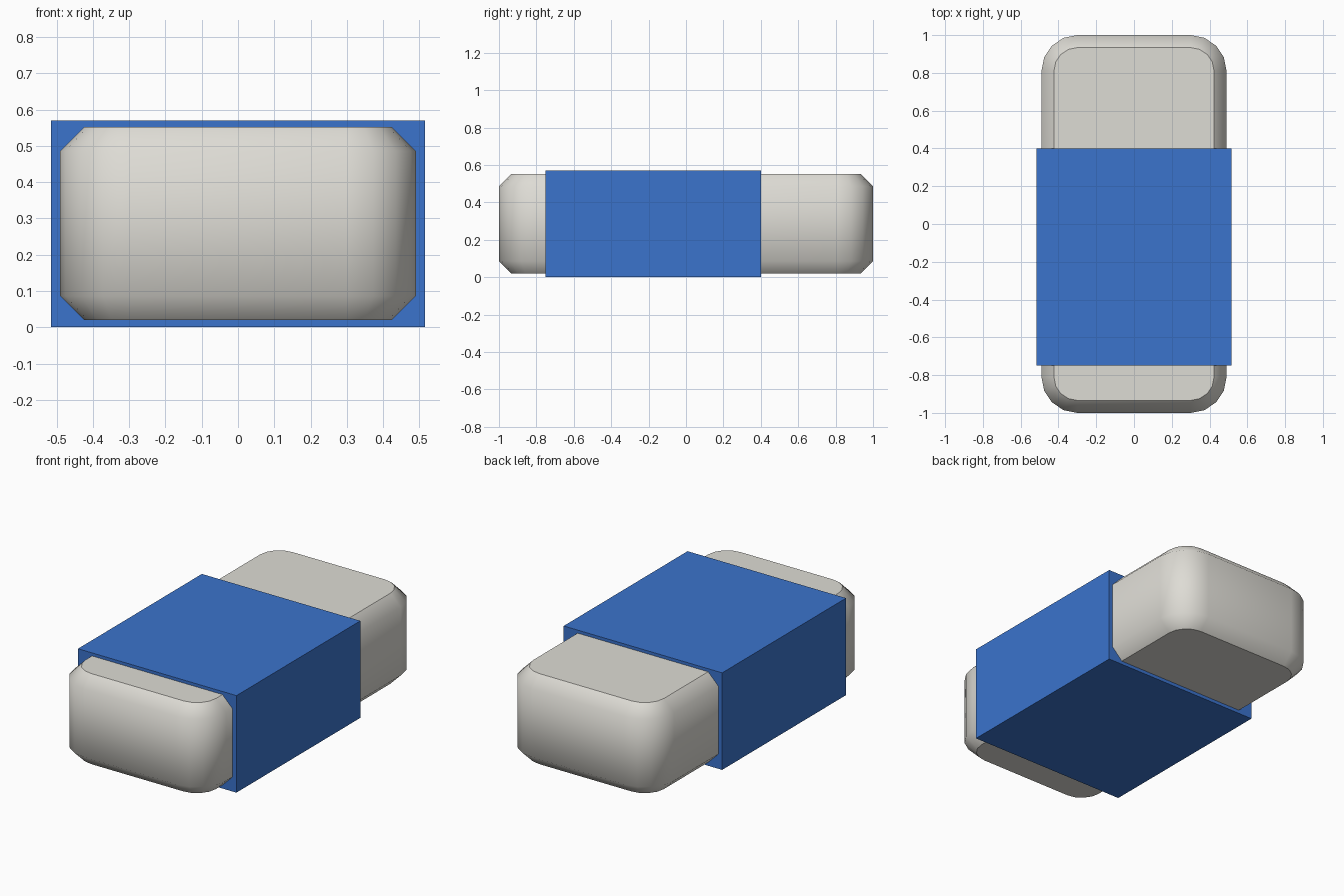
import bpy
import bmesh
import math

cube = bpy.data.objects.get("Cube")
if cube:
    bpy.data.objects.remove(cube, do_unlink=True)


def material(name, rgb):
    mat = bpy.data.materials.new(name)
    mat.use_nodes = True
    color = (*rgb, 1)
    mat.diffuse_color = color
    mat.node_tree.nodes["Principled BSDF"].inputs["Base Color"].default_value = color
    return mat


def add_object(name, bm, mat):
    bmesh.ops.recalc_face_normals(bm, faces=bm.faces)
    mesh = bpy.data.meshes.new(name)
    bm.to_mesh(mesh)
    bm.free()
    mesh.materials.append(mat)
    obj = bpy.data.objects.new(name, mesh)
    bpy.context.collection.objects.link(obj)
    return obj


def rounded_ring(bm, half_x, half_y, radius, z, segments=4):
    """Vertex loop of a rounded rectangle."""
    ring = []
    for quarter, (sx, sy) in enumerate([(1, 1), (-1, 1), (-1, -1), (1, -1)]):
        for i in range(segments + 1):
            a = math.pi / 2 * (quarter + i / segments)
            ring.append(bm.verts.new((sx * (half_x - radius) + radius * math.cos(a),
                                      sy * (half_y - radius) + radius * math.sin(a), z)))
    return ring


rubber = material("off white rubber", (0.73, 0.715, 0.665))
card = material("blue card", (0.043, 0.172, 0.605))

# Rubber block: rounded corners, chamfered top and bottom rims
HALF_X, HALF_Y, RADIUS, CHAMFER = 0.49, 1.0, 0.19, 0.066
BOTTOM, TOP = 0.02, 0.552
bm = bmesh.new()
rings = [rounded_ring(bm, HALF_X - inset, HALF_Y - inset, RADIUS - inset, z)
         for inset, z in [(CHAMFER, BOTTOM), (0, BOTTOM + CHAMFER),
                          (0, TOP - CHAMFER), (CHAMFER, TOP)]]
for lower, upper in zip(rings, rings[1:]):
    for i in range(len(lower)):
        j = (i + 1) % len(lower)
        bm.faces.new((lower[i], lower[j], upper[j], upper[i])).smooth = True

# Flat caps with crisp borders
for ring in (rings[0], rings[-1]):
    cap = bm.faces.new(ring)
    for edge in cap.edges:
        edge.smooth = False
add_object("rubber_block", bm, rubber)

# Card sleeve around the middle
bm = bmesh.new()
bmesh.ops.create_cube(bm, size=1)
bmesh.ops.scale(bm, vec=(1.03, 1.15, 0.57), verts=bm.verts)
bmesh.ops.translate(bm, vec=(0, -0.175, 0.285), verts=bm.verts)
add_object("card_sleeve", bm, card)
